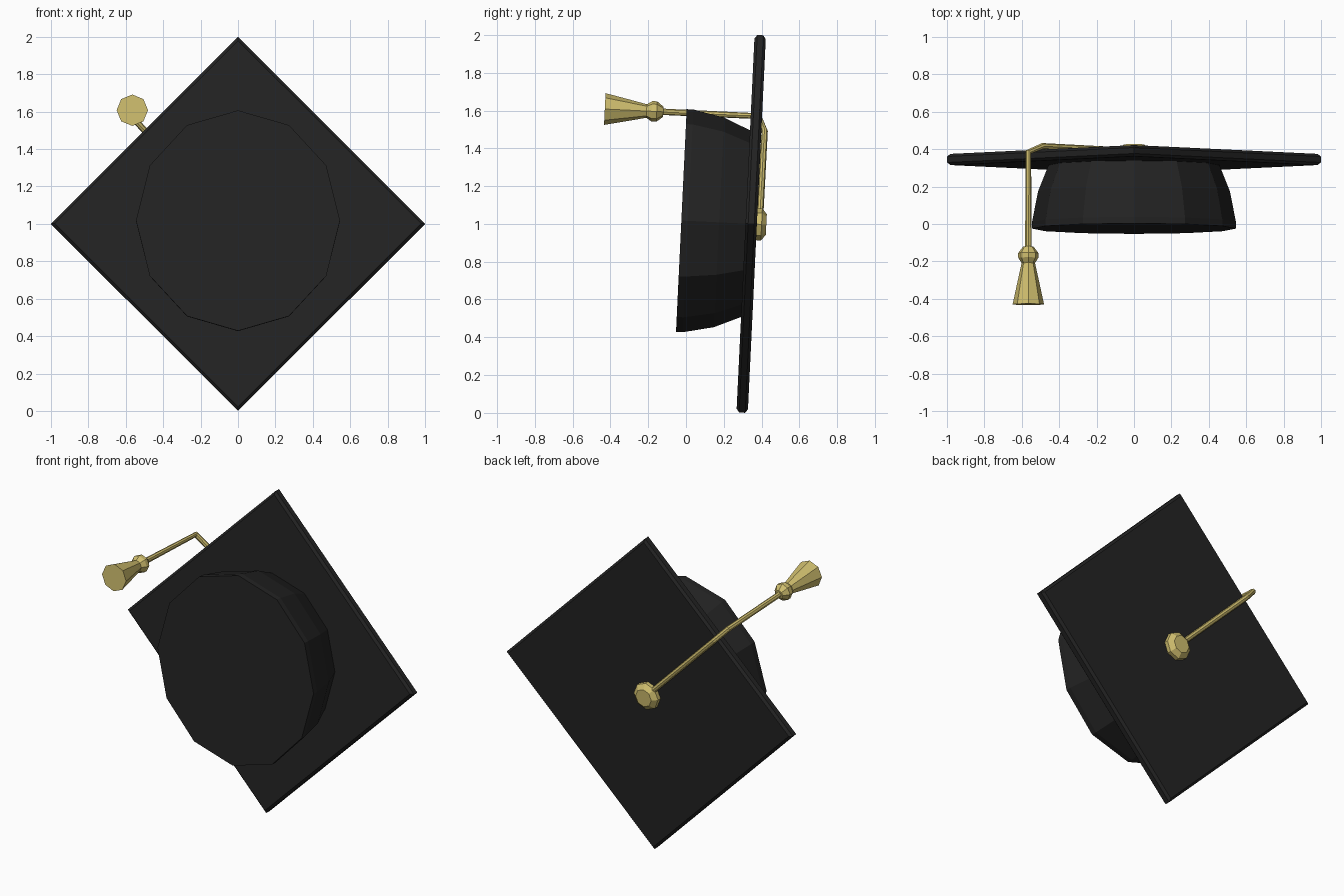
import bpy
import bmesh
import math
from mathutils import Matrix, Vector

if "Cube" in bpy.data.objects:
    bpy.data.objects.remove(bpy.data.objects["Cube"])


def make_material(name, rgb):
    mat = bpy.data.materials.new(name)
    mat.use_nodes = True
    mat.diffuse_color = (*rgb, 1)
    mat.node_tree.nodes["Principled BSDF"].inputs["Base Color"].default_value = (*rgb, 1)
    return mat


black = make_material("black cloth", (0.017, 0.017, 0.017))
gold = make_material("gold thread", (0.62, 0.51, 0.155))

# The whole cap leans slightly: "normal" points out of the board's back
lean = math.radians(2.75)
normal = Vector((0, math.cos(lean), -math.sin(lean)))
up = Vector((0, math.sin(lean), math.cos(lean)))


def lathe(name, rings, sides, origin, axis, mat, width=1.0):
    """Stack polygon rings (distance along axis, radius) into a closed solid."""
    side = up.cross(axis)
    bm = bmesh.new()
    loops = []
    for depth, radius in rings:
        loop = []
        for i in range(sides):
            a = math.tau * i / sides
            loop.append(bm.verts.new(Vector(origin) + axis * depth
                                     + side * (radius * width * math.cos(a))
                                     + up * (radius * math.sin(a))))
        loops.append(loop)
    for low, high in zip(loops, loops[1:]):
        for i in range(sides):
            j = (i + 1) % sides
            bm.faces.new((low[i], low[j], high[j], high[i]))
    bm.faces.new(loops[0][::-1])
    bm.faces.new(loops[-1])
    bmesh.ops.recalc_face_normals(bm, faces=bm.faces)
    mesh = bpy.data.meshes.new(name)
    bm.to_mesh(mesh)
    bm.free()
    mesh.materials.append(mat)
    obj = bpy.data.objects.new(name, mesh)
    bpy.context.collection.objects.link(obj)
    return obj


# Square board with chamfered rim, and the twelve-sided skull cap
centre = (0, 0.345, 1.0)
lathe("board", [(-0.03, 0.98), (-0.016, 1), (0.016, 1), (0.03, 0.98)],
      4, centre, normal, black)
lathe("skull_cap", [(-0.37, 0.59), (-0.335, 0.59), (-0.17, 0.555), (-0.02, 0.49)],
      12, centre, normal, black, width=0.924)

# Button in the middle of the board
lathe("button", [(0.025, 0.085), (0.055, 0.085), (0.08, 0.055)],
      8, centre, normal, gold)

# Cord running over the board's edge to the tassel
curve = bpy.data.curves.new("cord", "CURVE")
curve.dimensions = "3D"
curve.bevel_depth = 0.017
curve.bevel_resolution = 2
curve.use_fill_caps = True
path = [(0, 0.39, 1.0), (-0.49, 0.416, 1.49), (-0.565, 0.385, 1.57), (-0.565, -0.14, 1.594)]
spline = curve.splines.new("POLY")
spline.points.add(len(path) - 1)
for point, co in zip(spline.points, path):
    point.co = (*co, 1)
spline.use_smooth = False
curve.materials.append(gold)
cord = bpy.data.objects.new("cord", curve)
bpy.context.collection.objects.link(cord)
bpy.ops.object.select_all(action="DESELECT")
cord.select_set(True)
bpy.context.view_layer.objects.active = cord
bpy.ops.object.convert(target="MESH")

# Knot and flared tassel
knot_top = (-0.565, -0.12, 1.593)
lathe("knot", [(0, 0.027), (0.035, 0.054), (0.06, 0.054), (0.09, 0.035)],
      8, knot_top, -normal, gold)
lathe("tassel", [(0.085, 0.035), (0.18, 0.056), (0.31, 0.084)],
      8, knot_top, -normal, gold)
